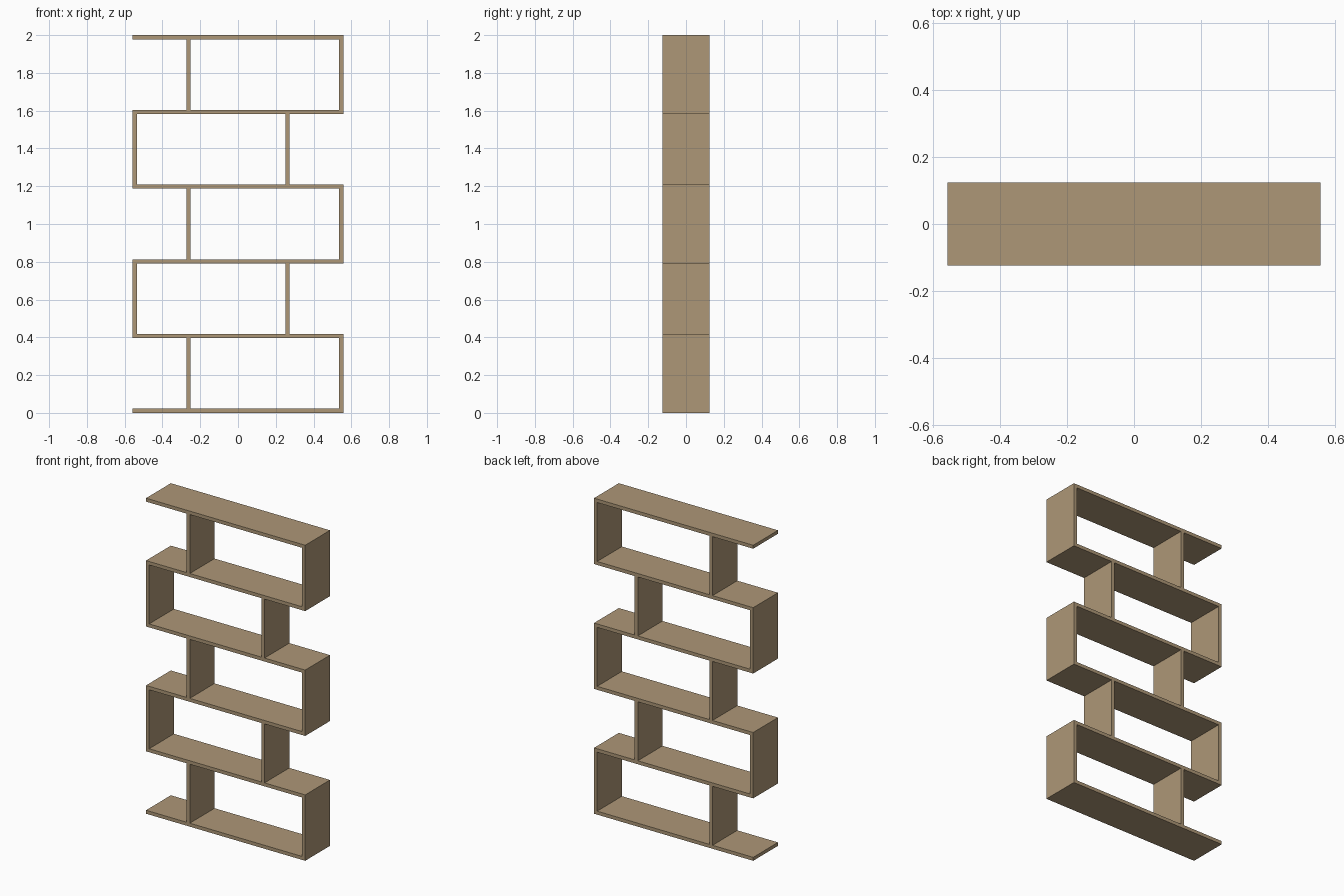
import bpy

if "Cube" in bpy.data.objects:
    bpy.data.objects.remove(bpy.data.objects["Cube"])

W, D, H, T = 0.558, 0.124, 2.0, 0.022    # half width, half depth, height, board thickness
LEVELS = 5
STEP = (H - T) / LEVELS
DIV = 0.262                              # divider centre offset

wood = bpy.data.materials.new("light brown wood")
wood.diffuse_color = (0.42, 0.31, 0.185, 1)
wood.use_nodes = True
wood.node_tree.nodes["Principled BSDF"].inputs["Base Color"].default_value = wood.diffuse_color


def board(name, x0, x1, z0, z1):
    bpy.ops.mesh.primitive_cube_add(size=1, location=((x0 + x1) / 2, 0, (z0 + z1) / 2))
    ob = bpy.context.object
    ob.name = name
    ob.scale = (x1 - x0, 2 * D, z1 - z0)
    bpy.ops.object.transform_apply(location=False, rotation=False, scale=True)
    ob.data.materials.append(wood)


# Horizontal shelves; ends butt against side panels, bottom and top overhang freely on the left
for i in range(LEVELS + 1):
    left = -W if i in (0, LEVELS) else -W + T
    board(f"shelf_{i}", left, W - T, i * STEP, i * STEP + T)

# Each level: one outer side panel and one inset divider, alternating sides
for i in range(LEVELS):
    s = 1 if i % 2 == 0 else -1
    xa, xb = sorted((s * W, s * (W - T)))
    board(f"side_panel_{i}", xa, xb, i * STEP, (i + 1) * STEP + T)
    board(f"divider_{i}", -s * DIV - T / 2, -s * DIV + T / 2, i * STEP + T, (i + 1) * STEP)
